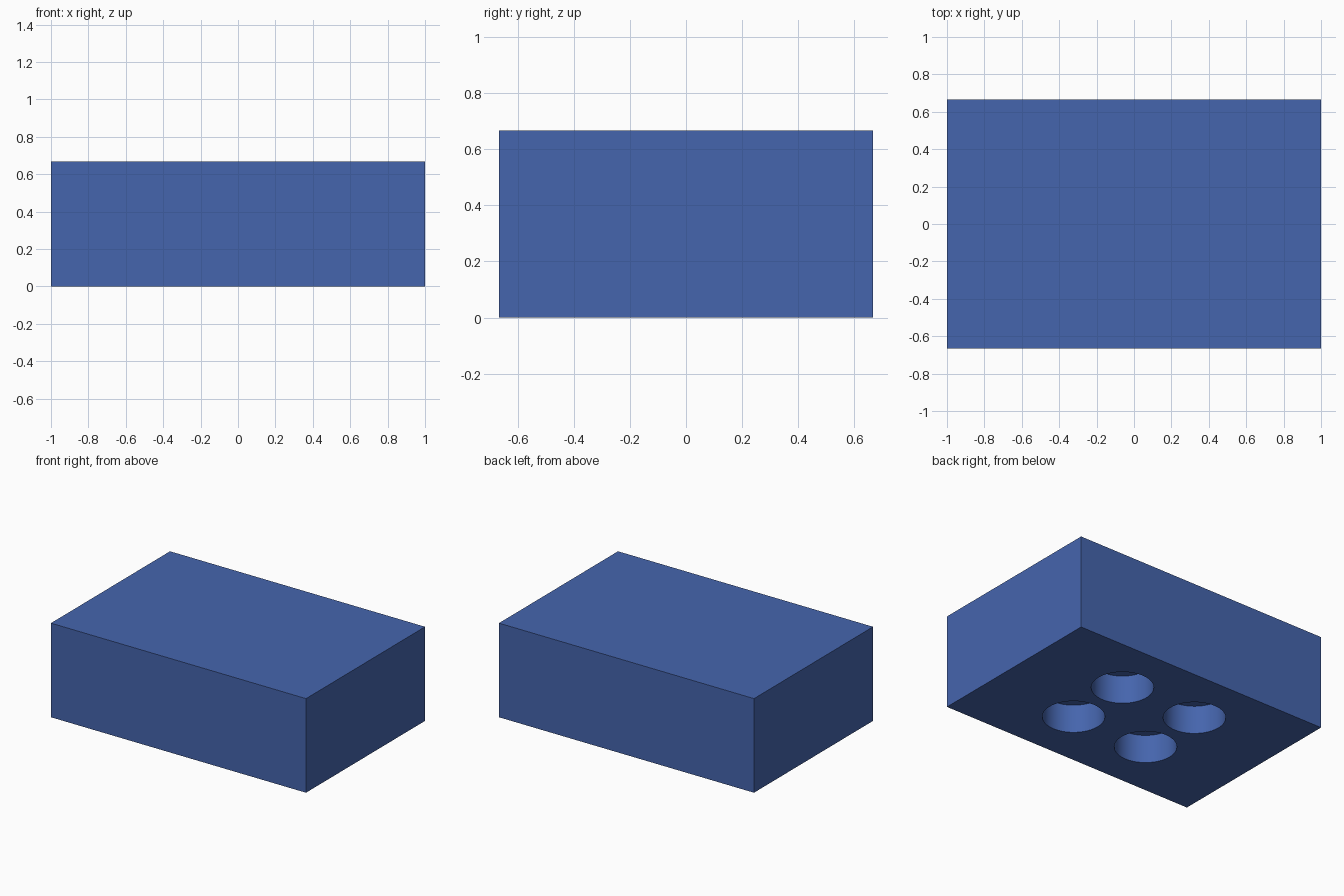
import bpy

if "Cube" in bpy.data.objects:
    bpy.data.objects.remove(bpy.data.objects["Cube"])

L, W, H = 2.0, 1.333, 0.667      # block size
R, DEPTH = 0.2, 0.2              # blind hole size
PX, PY = 0.30, 0.243             # hole offsets from the centre

# solid block
bpy.ops.mesh.primitive_cube_add(size=1, location=(0, 0, H / 2))
block = bpy.context.object
block.name = "block"
block.scale = (L, W, H)
bpy.ops.object.transform_apply(location=True, rotation=False, scale=True)


def drill(x, y, name):
    """Sink a round flat-ended hole into the underside."""
    bpy.ops.mesh.primitive_cylinder_add(vertices=64, radius=R, depth=2 * DEPTH, location=(x, y, 0))
    cutter = bpy.context.object
    cutter.name = name
    cutter.hide_render = True
    mod = block.modifiers.new(name, 'BOOLEAN')
    mod.operation = 'DIFFERENCE'
    mod.solver = 'EXACT'
    mod.object = cutter
    bpy.context.view_layer.objects.active = block
    bpy.ops.object.modifier_apply(modifier=mod.name)
    bpy.data.objects.remove(cutter)


# four holes in the underside
for sx in (-1, 1):
    for sy in (-1, 1):
        drill(sx * PX, sy * PY, "hole_cutter")

# smooth hole walls, sharp block edges
bpy.ops.object.select_all(action='DESELECT')
block.select_set(True)
bpy.context.view_layer.objects.active = block
bpy.ops.object.shade_smooth_by_angle(angle=0.52)

# blue finish
mat = bpy.data.materials.new("blue")
mat.diffuse_color = (0.06, 0.13, 0.42, 1)
mat.use_nodes = True
mat.node_tree.nodes["Principled BSDF"].inputs["Base Color"].default_value = mat.diffuse_color
block.data.materials.clear()
block.data.materials.append(mat)
for p in block.data.polygons:
    p.material_index = 0
